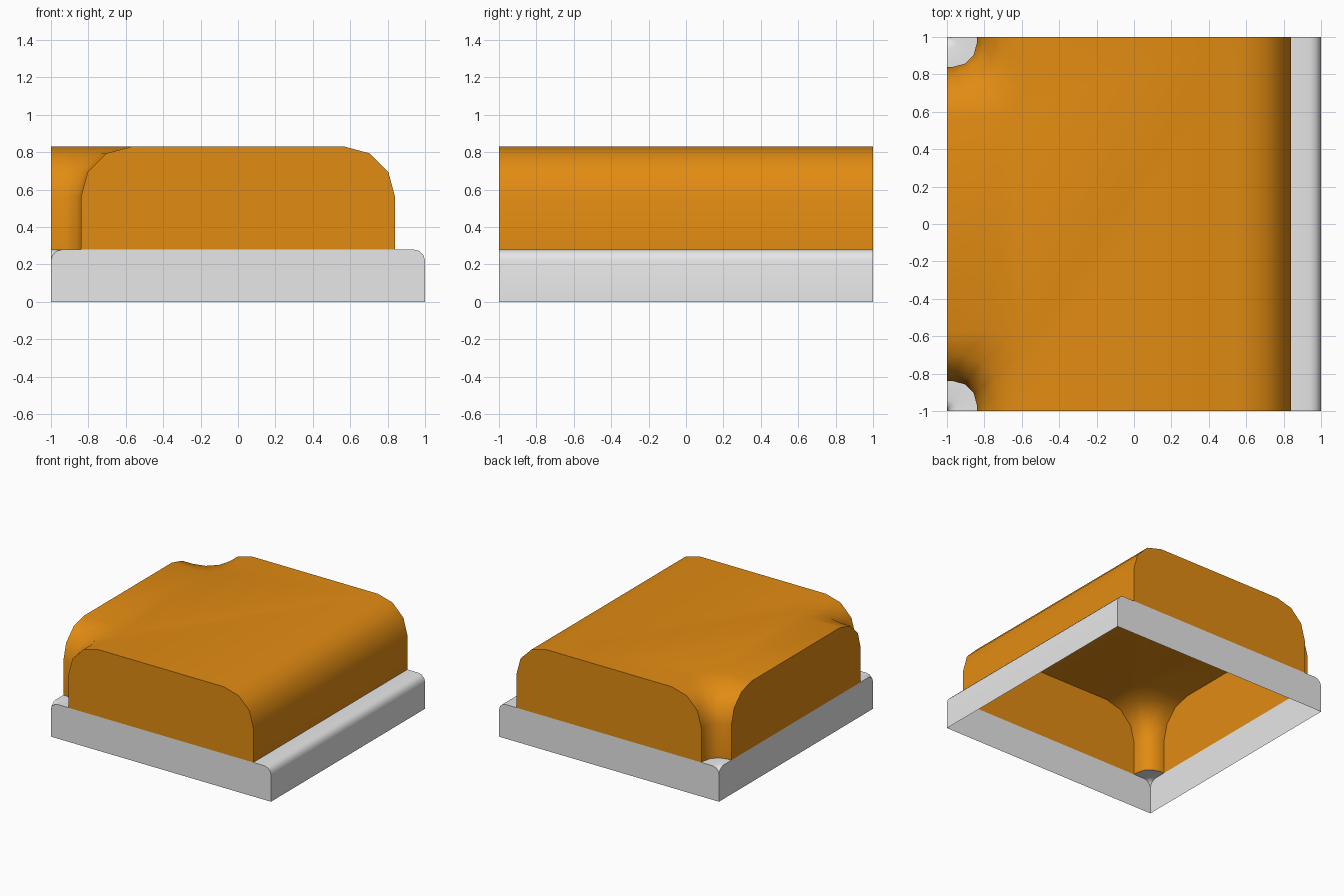
import bpy, bmesh, math
from math import sin, cos, pi

cube = bpy.data.objects.get("Cube")
if cube:
    bpy.data.objects.remove(cube, do_unlink=True)


def material(name, rgb):
    m = bpy.data.materials.new(name)
    m.use_nodes = True
    m.diffuse_color = (*rgb, 1)
    m.node_tree.nodes["Principled BSDF"].inputs["Base Color"].default_value = (*rgb, 1)
    return m


def arc(d, z, r):
    """Quarter-round edge: (distance in from the tile edge, height)."""
    return [(d + r * (1 - cos(a)), z + r * sin(a)) for a in (0, pi / 6, pi / 3, pi / 2)]


def notch(d, z, side):
    """Rounded-square contour of size d around the corner at x=-1, y=side."""
    r = min(0.8 * d, 0.2)
    uv = [(d, 0)]
    uv += [(d - r + r * cos(a), d - r + r * sin(a)) for a in (0, pi / 6, pi / 3, pi / 2)]
    uv += [(0, d)]
    return [(u - 1, side * (1 - v), z) for u, v in uv]


def build(name, profile, mat, capped):
    bm = bmesh.new()

    def face(points):
        bm.faces.new([bm.verts.new(p) for p in points])

    def bridge(a, b):
        for i in range(len(a) - 1):
            face([a[i], a[i + 1], b[i + 1], b[i]])

    # Straight bank on one side, notched corners on the other
    bridge([(1 - d, -1, z) for d, z in profile], [(1 - d, 1, z) for d, z in profile])
    for side in (-1, 1):
        for (d0, z0), (d1, z1) in zip(profile, profile[1:]):
            bridge(notch(d0, z0, side), notch(d1, z1, side))
    # Flat tile-edge walls
    for side in (-1, 1):
        face([(d - 1, side, z) for d, z in profile] +
             [(1 - d, side, z) for d, z in reversed(profile)])
    face([(-1, d - 1, z) for d, z in profile] +
         [(-1, 1 - d, z) for d, z in reversed(profile)])
    # Flat top
    if capped:
        d, z = profile[-1]
        face([(1 - d, -1, z), (1 - d, 1, z)] + notch(d, z, 1) + notch(d, z, -1)[::-1])

    bmesh.ops.remove_doubles(bm, verts=bm.verts, dist=0.0005)
    bmesh.ops.recalc_face_normals(bm, faces=bm.faces)
    mesh = bpy.data.meshes.new(name)
    bm.to_mesh(mesh)
    bm.free()
    mesh.materials.append(mat)
    obj = bpy.data.objects.new(name, mesh)
    bpy.context.collection.objects.link(obj)
    bpy.ops.object.select_all(action='DESELECT')
    obj.select_set(True)
    bpy.context.view_layer.objects.active = obj
    bpy.ops.object.shade_smooth_by_angle(angle=math.radians(45))
    return obj


# Stone base with a rounded ledge, and the raised ground standing on it
build("base_rim", [(0, 0)] + arc(0, 0.22, 0.06) + [(0.16, 0.28)],
      material("light grey", (0.8, 0.8, 0.8)), False)
build("raised_ground", [(0.16, 0.28)] + arc(0.16, 0.56, 0.27),
      material("orange", (0.76, 0.26, 0.006)), True)
